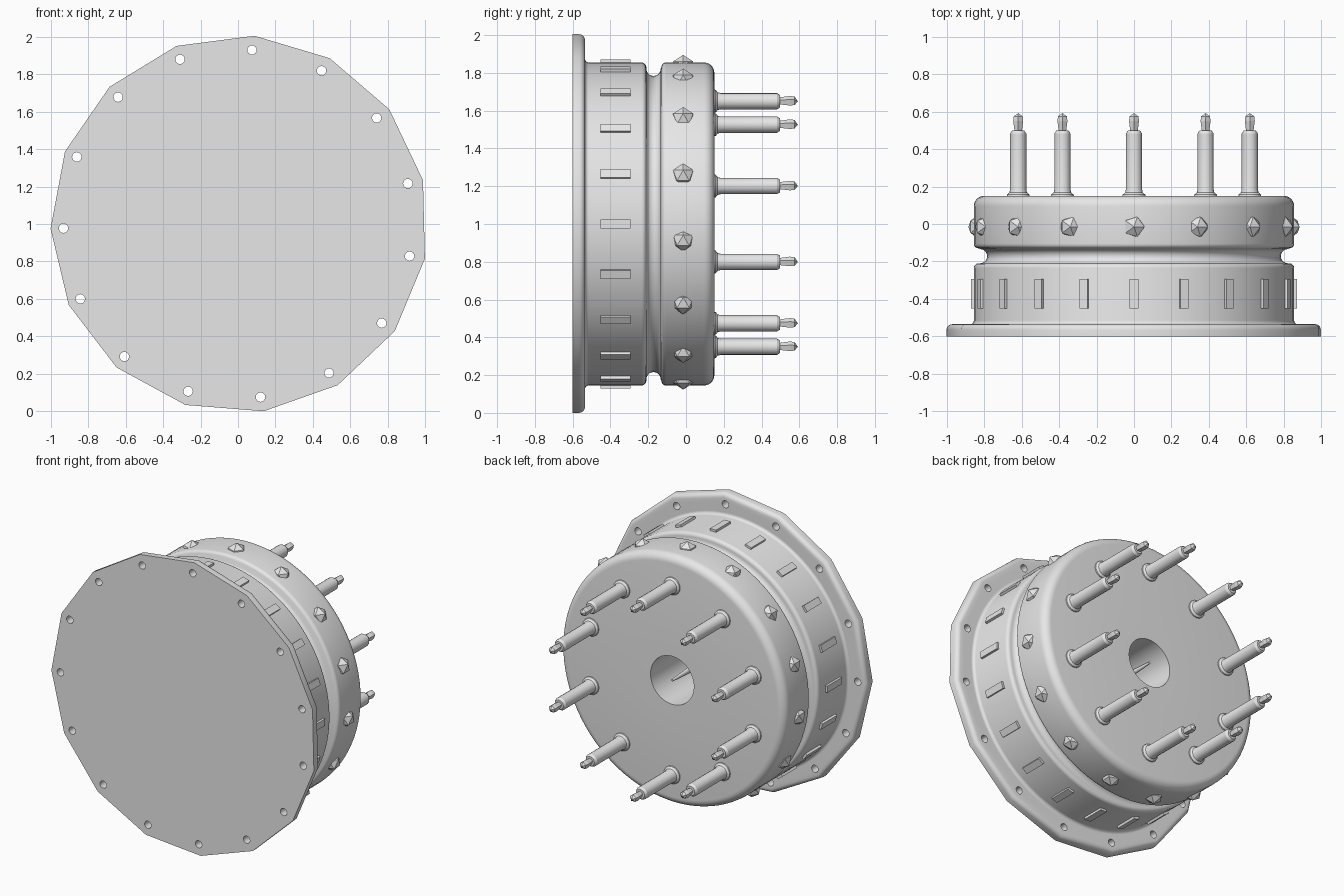
import bpy
import bmesh
import math
from mathutils import Matrix, Vector

cube = bpy.data.objects.get("Cube")
if cube:
    bpy.data.objects.remove(cube, do_unlink=True)

GREY = (0.8, 0.8, 0.8, 1)
grey = bpy.data.materials.new("plain_grey")
grey.use_nodes = True
grey.diffuse_color = GREY
grey.node_tree.nodes["Principled BSDF"].inputs["Base Color"].default_value = GREY

CENTRE = Vector((0, 0, 1))


def polar(radius, angle, y=0):
    return CENTRE + Vector((radius * math.cos(angle), y, radius * math.sin(angle)))


def ring_angles(count, start):
    return [math.radians(start + 360 * i / count) for i in range(count)]


def lathe(bm, profile, sides, origin, start=0):
    """Revolve (y, radius) points about the y axis through origin."""
    rings = []
    for y, r in profile:
        if r == 0:
            rings.append([bm.verts.new(origin + Vector((0, y, 0)))] * sides)
        else:
            rings.append([bm.verts.new(origin + Vector((r * math.cos(a), y, r * math.sin(a))))
                          for a in ring_angles(sides, start)])
    for low, high in zip(rings, rings[1:]):
        for i in range(sides):
            j = (i + 1) % sides
            corners = list(dict.fromkeys((low[i], low[j], high[j], high[i])))
            bm.faces.new(corners)


def arc(y, r, radius, a0, a1, steps=5):
    """Points of a rounded profile corner centred on (y, r)."""
    angles = [math.radians(a0 + (a1 - a0) * i / steps) for i in range(steps + 1)]
    return [(y + radius * math.cos(a), r + radius * math.sin(a)) for a in angles]


def finish(bm, name, smooth=None):
    bmesh.ops.recalc_face_normals(bm, faces=bm.faces[:])
    mesh = bpy.data.meshes.new(name)
    bm.to_mesh(mesh)
    bm.free()
    mesh.materials.append(grey)
    ob = bpy.data.objects.new(name, mesh)
    bpy.context.collection.objects.link(ob)
    bpy.ops.object.select_all(action='DESELECT')
    bpy.context.view_layer.objects.active = ob
    ob.select_set(True)
    if smooth:
        bpy.ops.object.shade_smooth_by_angle(angle=math.radians(smooth))
    return ob


# Bolt hole cutters, one near each corner of the flange
FLANGE_START = 85.4
bm = bmesh.new()
for a in ring_angles(15, FLANGE_START):
    lathe(bm, [(-0.7, 0), (-0.7, 0.025), (-0.45, 0.025), (-0.45, 0)], 16, polar(0.932, a))
cutter = finish(bm, "bolt_hole_cutter")
cutter.hide_render = True

# Fifteen-sided flange with a rounded back edge
bm = bmesh.new()
rim = arc(-0.565, 0.978, 0.03, 90, 0)
lathe(bm, [(-0.6, 0), (-0.6, 1.008)] + rim + [(-0.535, 0)], 15,
      CENTRE + Vector((0.007, 0, 0)), FLANGE_START)
flange = finish(bm, "flange")
cut = flange.modifiers.new("bolt_holes", 'BOOLEAN')
cut.operation = 'DIFFERENCE'
cut.solver = 'EXACT'
cut.object = cutter
bpy.ops.object.modifier_apply(modifier=cut.name)
bpy.data.objects.remove(cutter, do_unlink=True)
bpy.ops.object.shade_smooth_by_angle(angle=math.radians(30))

# Drum with a fillet, a rounded groove, a soft back edge and a central bore
bm = bmesh.new()
profile = [(-0.56, 0), (-0.56, 0.88), (-0.535, 0.88)]
profile += arc(-0.515, 0.875, 0.02, 180, 270)
profile += arc(-0.235, 0.83, 0.025, 90, 0)
profile += arc(-0.172, 0.822, 0.038, 180, 360, 10)
profile += arc(-0.105, 0.83, 0.025, 180, 90)
profile += arc(0.095, 0.8, 0.055, 90, 0, 7)
profile += [(0.15, 0.165), (-0.5, 0.165), (-0.5, 0)]
lathe(bm, profile, 96, CENTRE)
finish(bm, "drum", 30)

# Slender spike standing in the bore
bm = bmesh.new()
lathe(bm, [(-0.5, 0.045), (0.15, 0.008), (0.15, 0)], 12, CENTRE)
finish(bm, "centre_spike", 30)

# Faceted studs around the back band
bm = bmesh.new()
for a in ring_angles(15, 90):
    bmesh.ops.create_icosphere(bm, subdivisions=1, radius=0.062,
                               matrix=Matrix.Translation(polar(0.833, a, -0.015)))
finish(bm, "band_studs")

# Short ribs around the front band
bm = bmesh.new()
for a in ring_angles(20, 0):
    place = (Matrix.Translation(polar(0.84, a, -0.373)) @ Matrix.Rotation(-a, 4, 'Y')
             @ Matrix.Diagonal((0.06, 0.158, 0.046, 1)))
    bmesh.ops.create_cube(bm, size=1, matrix=place)
finish(bm, "band_ribs")

# Pins on the back: flared foot and shaft, then a small faceted tip
shafts, tips = bmesh.new(), bmesh.new()
for a in ring_angles(10, 90):
    spot = polar(0.65, a)
    lathe(shafts, [(0.145, 0.062), (0.157, 0.06), (0.168, 0.047), (0.185, 0.043),
                   (0.482, 0.043), (0.498, 0.033), (0.498, 0)], 16, spot)
    lathe(tips, [(0.49, 0.02), (0.55, 0.028), (0.575, 0.025), (0.592, 0)], 5, spot, 90)
finish(shafts, "pin_shafts", 30)
finish(tips, "pin_tips")
